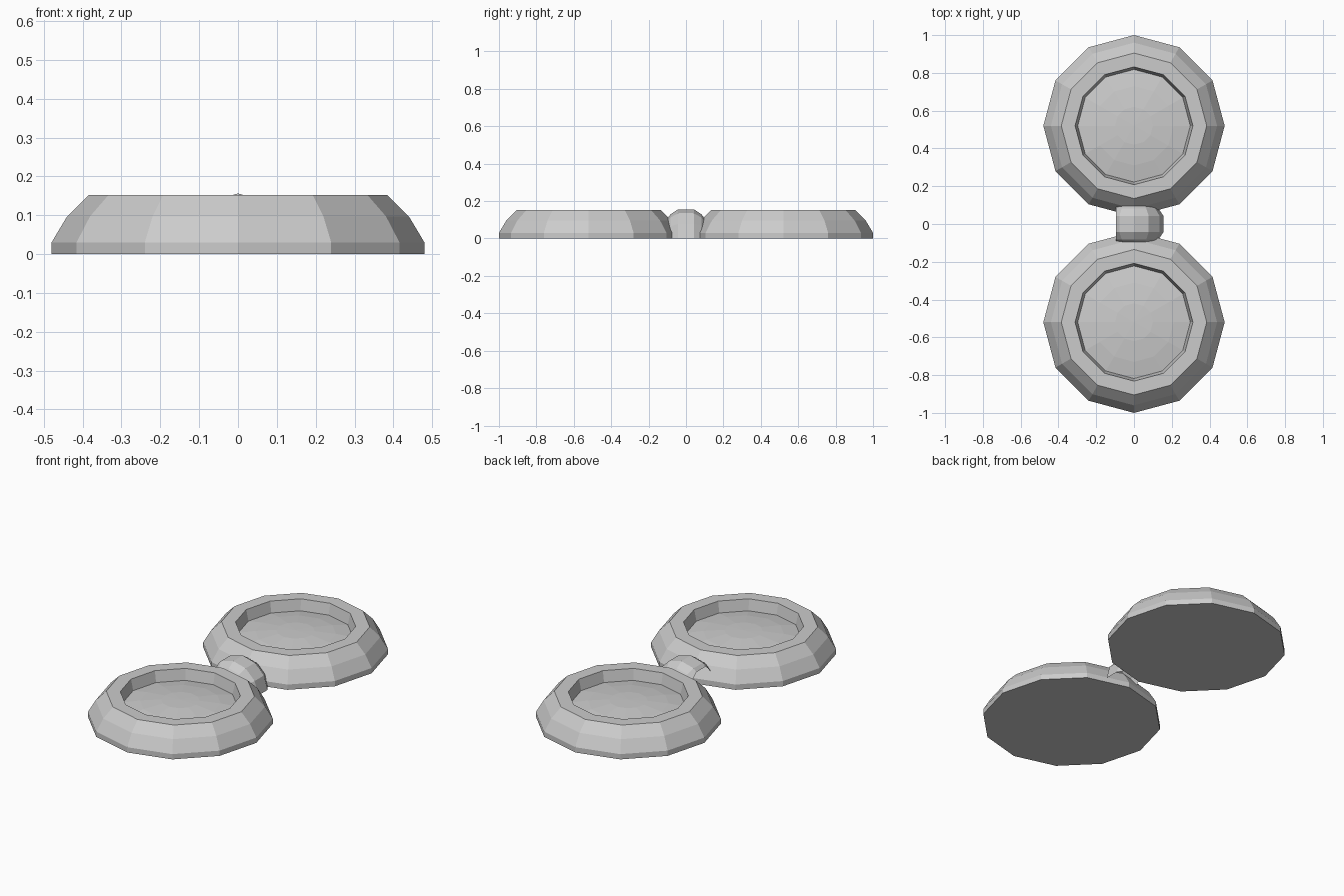
import bpy, bmesh, math
from mathutils import Vector

if "Cube" in bpy.data.objects:
    bpy.data.objects.remove(bpy.data.objects["Cube"])


def lathe(name, profile, steps, start, sweep, axis, centre):
    """Spin (radius, offset) points round the z or y axis."""
    bm = bmesh.new()
    closed = abs(sweep - 360) < 0.01
    count = steps if closed else steps + 1
    rings = []
    for i in range(count):
        a = math.radians(start + sweep * i / steps)
        ring = []
        for r, h in profile:
            c, s = r * math.cos(a), r * math.sin(a)
            p = Vector((c, s, h)) if axis == 'Z' else Vector((c, h, s))
            ring.append(bm.verts.new(p + Vector(centre)))
        rings.append(ring)
    for i in range(steps):
        a, b = rings[i], rings[(i + 1) % count]
        for j in range(len(profile) - 1):
            bm.faces.new((a[j], b[j], b[j + 1], a[j + 1]))
    bmesh.ops.remove_doubles(bm, verts=bm.verts, dist=0.0005)
    bmesh.ops.recalc_face_normals(bm, faces=bm.faces)
    return bm


def finish(bm, name):
    mesh = bpy.data.meshes.new(name)
    bm.to_mesh(mesh)
    bm.free()
    obj = bpy.data.objects.new(name, mesh)
    bpy.context.collection.objects.link(obj)


# Two twelve-sided dishes with a raised rim and a gently domed floor
dish = [(0, 0), (0.48, 0), (0.48, 0.03), (0.44, 0.097), (0.385, 0.152),
        (0.312, 0.152), (0.298, 0.09), (0.21, 0.105), (0.1, 0.116), (0, 0.118)]
for side, y in (("back", 0.52), ("front", -0.52)):
    finish(lathe("dish", dish, 12, 0, 360, 'Z', (0, y, 0)), side + "_dish")

# Rounded knuckle joining the dishes, an open shell cut off on the left
knuckle = [(0, -0.103), (0.06, -0.112), (0.09, -0.112), (0.13, -0.082), (0.156, -0.042),
           (0.156, 0.042), (0.13, 0.082), (0.09, 0.112), (0.06, 0.112), (0, 0.103)]
bm = lathe("knuckle", knuckle, 6, 0, 180, 'Y', (0, 0, 0))
bmesh.ops.bisect_plane(bm, geom=bm.verts[:] + bm.edges[:] + bm.faces[:],
                       plane_co=(-0.095, 0, 0), plane_no=(-1, 0, 0), clear_outer=True)
finish(bm, "connecting_knuckle")
